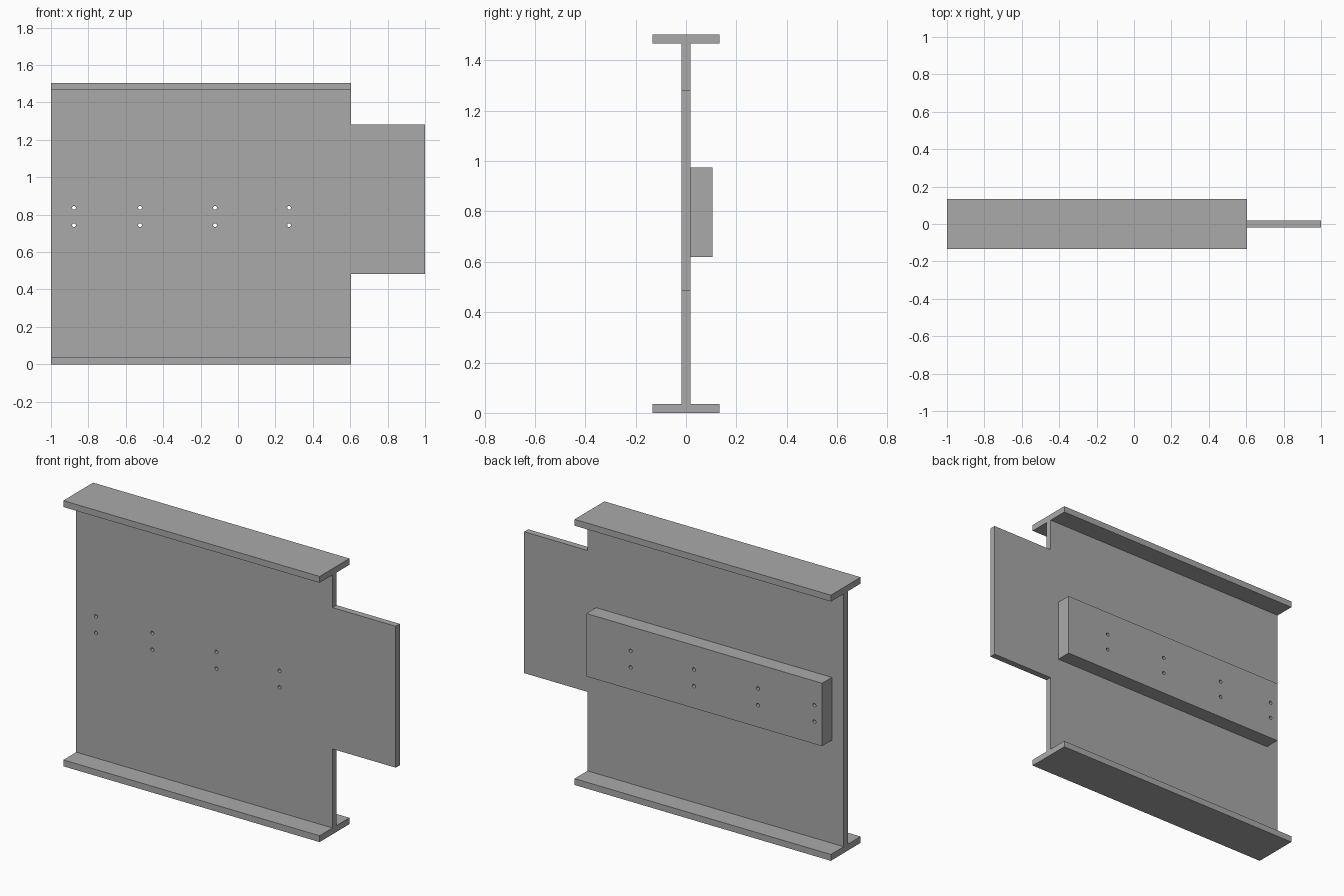
import bpy
import bmesh
from mathutils import Matrix, Vector

cube = bpy.data.objects.get("Cube")
if cube:
    bpy.data.objects.remove(cube, do_unlink=True)

# Main dimensions
LEFT, BEAM_END, TAB_END = -1.0, 0.604, 1.0
HEIGHT, FLANGE_T, FLANGE_Y, WEB_Y = 1.503, 0.036, 0.133, 0.018
TAB_LOW, TAB_HIGH = 0.483, 1.283
HOLE_X = (-0.877, -0.524, -0.123, 0.273)
HOLE_Z = (0.743, 0.837)
HOLE_R = 0.01

steel = bpy.data.materials.new("steel grey")
steel.use_nodes = True
steel.diffuse_color = (0.4, 0.4, 0.4, 1)
steel.node_tree.nodes["Principled BSDF"].inputs["Base Color"].default_value = (0.4, 0.4, 0.4, 1)


def make_object(name, bm):
    bmesh.ops.recalc_face_normals(bm, faces=bm.faces)
    mesh = bpy.data.meshes.new(name)
    bm.to_mesh(mesh)
    bm.free()
    mesh.materials.append(steel)
    obj = bpy.data.objects.new(name, mesh)
    bpy.context.collection.objects.link(obj)
    return obj


def plate(name, outline, y0, y1):
    """Extrude an x-z outline from y0 to y1."""
    bm = bmesh.new()
    face = bm.faces.new([bm.verts.new((x, y0, z)) for x, z in outline])
    out = bmesh.ops.extrude_face_region(bm, geom=[face])
    verts = [v for v in out["geom"] if isinstance(v, bmesh.types.BMVert)]
    bmesh.ops.translate(bm, verts=verts, vec=Vector((0, y1 - y0, 0)))
    return make_object(name, bm)


def rect(x0, x1, z0, z1):
    return [(x0, z0), (x1, z0), (x1, z1), (x0, z1)]


# Flanges
plate("bottom_flange", rect(LEFT, BEAM_END, 0, FLANGE_T), -FLANGE_Y, FLANGE_Y)
plate("top_flange", rect(LEFT, BEAM_END, HEIGHT - FLANGE_T, HEIGHT), -FLANGE_Y, FLANGE_Y)

# Web with projecting tab
web = plate("web_with_tab", [
    (LEFT, FLANGE_T), (BEAM_END, FLANGE_T), (BEAM_END, TAB_LOW), (TAB_END, TAB_LOW),
    (TAB_END, TAB_HIGH), (BEAM_END, TAB_HIGH), (BEAM_END, HEIGHT - FLANGE_T),
    (LEFT, HEIGHT - FLANGE_T)], -WEB_Y, WEB_Y)

# Backing block bolted to the rear of the web
block = plate("backing_block", rect(-0.925, 0.55, 0.618, 0.974), WEB_Y, 0.105)

# Bolt holes through web and block
bm = bmesh.new()
for x in HOLE_X:
    for z in HOLE_Z:
        bmesh.ops.create_cone(
            bm, cap_ends=True, segments=20, radius1=HOLE_R, radius2=HOLE_R, depth=0.5,
            matrix=Matrix.Translation((x, 0, z)) @ Matrix.Rotation(1.5708, 4, "X"))
cutter = make_object("hole_cutter", bm)
cutter.hide_render = True

for obj in (web, block):
    mod = obj.modifiers.new("bolt_holes", "BOOLEAN")
    mod.operation = "DIFFERENCE"
    mod.solver = "EXACT"
    mod.object = cutter
    bpy.context.view_layer.objects.active = obj
    bpy.ops.object.modifier_apply(modifier=mod.name)
bpy.data.objects.remove(cutter, do_unlink=True)
